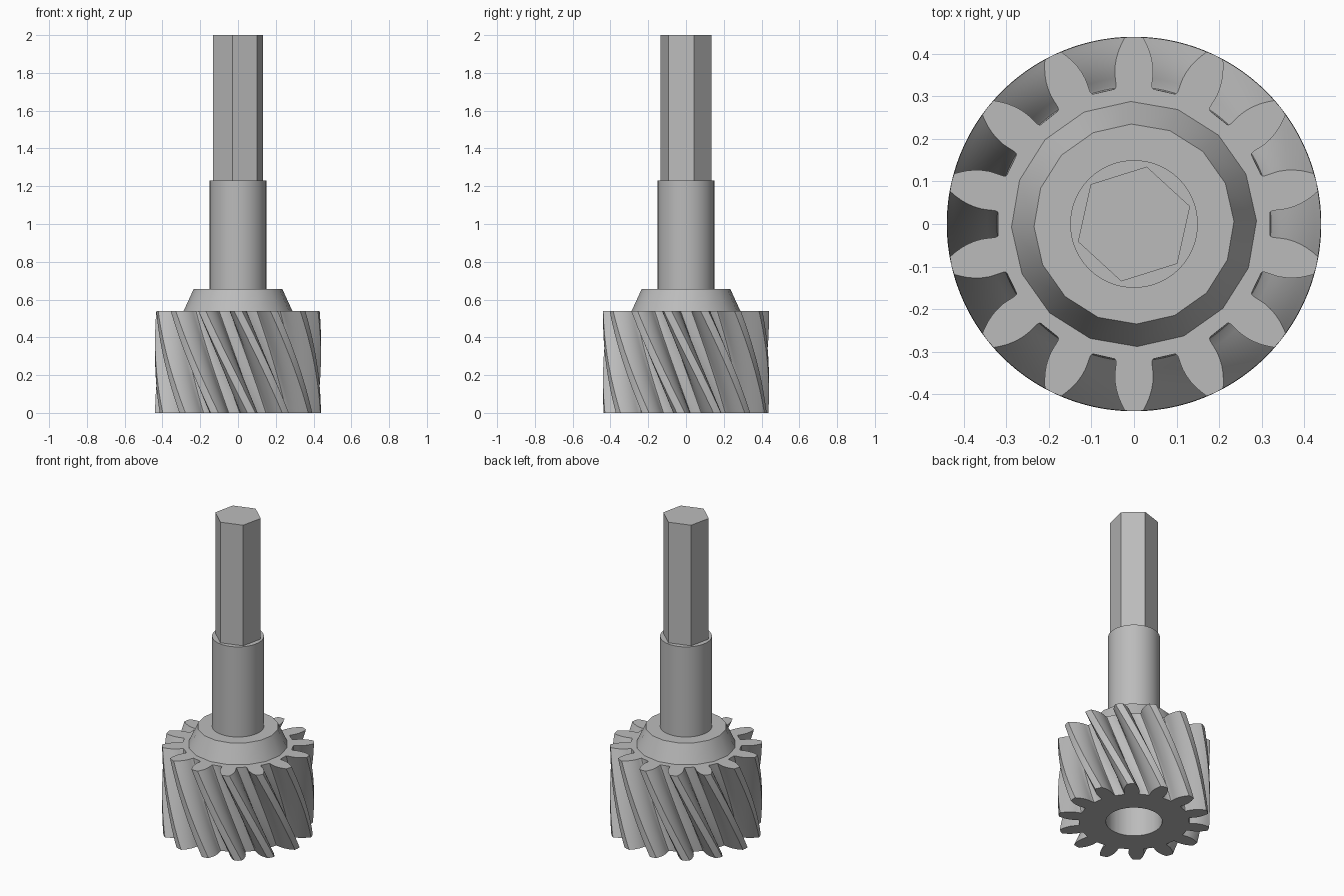
import bpy, bmesh, math
from math import cos, sin, radians, tau

cube = bpy.data.objects.get("Cube")
if cube:
    bpy.data.objects.remove(cube, do_unlink=True)

steel = bpy.data.materials.new("grey_steel")
steel.use_nodes = True
GREY = (0.5, 0.5, 0.5, 1)
steel.diffuse_color = GREY
steel.node_tree.nodes["Principled BSDF"].inputs["Base Color"].default_value = GREY


def finish(bm, name):
    bmesh.ops.recalc_face_normals(bm, faces=bm.faces)
    mesh = bpy.data.meshes.new(name)
    bm.to_mesh(mesh)
    bm.free()
    mesh.materials.append(steel)
    obj = bpy.data.objects.new(name, mesh)
    bpy.context.collection.objects.link(obj)
    bpy.ops.object.select_all(action='DESELECT')
    obj.select_set(True)
    bpy.context.view_layer.objects.active = obj
    bpy.ops.object.shade_smooth_by_angle(angle=radians(28))
    return obj


def prism(name, sides, r_low, r_high, z_low, z_high, turn=0):
    """Closed frustum with its first corner at the angle turn (degrees)."""
    bm = bmesh.new()
    rings = []
    for r, z in ((r_low, z_low), (r_high, z_high)):
        angles = [radians(turn) + tau * i / sides for i in range(sides)]
        rings.append([bm.verts.new((r * cos(a), r * sin(a), z)) for a in angles])
        bm.faces.new(rings[-1])
    bridge(bm, *rings)
    return finish(bm, name)


def bridge(bm, a, b):
    for i in range(len(a)):
        j = (i + 1) % len(a)
        bm.faces.new((a[i], a[j], b[j], b[i]))


# Helical gear: one tooth flank as (radius, half angle in degrees), root to tip
TEETH, TWIST, HEIGHT, BORE, STEPS = 14, 35, 0.54, 0.163, 24
PITCH = 360 / TEETH
flank = [(0.32, 8.3), (0.322, 7.7), (0.328, 7.35), (0.345, 7.3), (0.36, 7.2),
         (0.377, 6.7), (0.393, 6.0), (0.41, 5.0), (0.425, 3.9), (0.439, 2.8)]
tooth = [(r, -a) for r, a in flank] + [(0.44, 0)] + [(r, a) for r, a in reversed(flank)]
outline = [(r, PITCH * (k + 0.5) + a) for k in range(TEETH) for r, a in tooth]

bm = bmesh.new()
layers = []
for s in range(STEPS + 1):
    t = s / STEPS
    turn = TWIST * (1 - t)
    layers.append([bm.verts.new((r * cos(radians(a + turn)), r * sin(radians(a + turn)), HEIGHT * t))
                   for r, a in outline])
for low, high in zip(layers, layers[1:]):
    bridge(bm, low, high)

# Gear end faces and the bore between them
bores = []
for layer in (layers[0], layers[-1]):
    ring = []
    for v in layer:
        k = BORE / v.co.xy.length
        ring.append(bm.verts.new((v.co.x * k, v.co.y * k, v.co.z)))
    bridge(bm, layer, ring)
    bores.append(ring)
# The bore wall is straight, so its upper ring is matched to the lower one by angle
wall = [bm.verts.new((v.co.x, v.co.y, HEIGHT)) for v in bores[0]]
bridge(bm, bores[0], wall)
finish(bm, "helical_gear")

# Hub, shaft and hexagonal drive end
prism("tapered_hub", 16, 0.288, 0.235, HEIGHT, 0.655, turn=1.5)
prism("round_shaft", 64, 0.15, 0.15, 0.655, 1.23)
prism("hex_drive", 6, 0.138, 0.138, 1.23, 2.0, turn=17.5)
